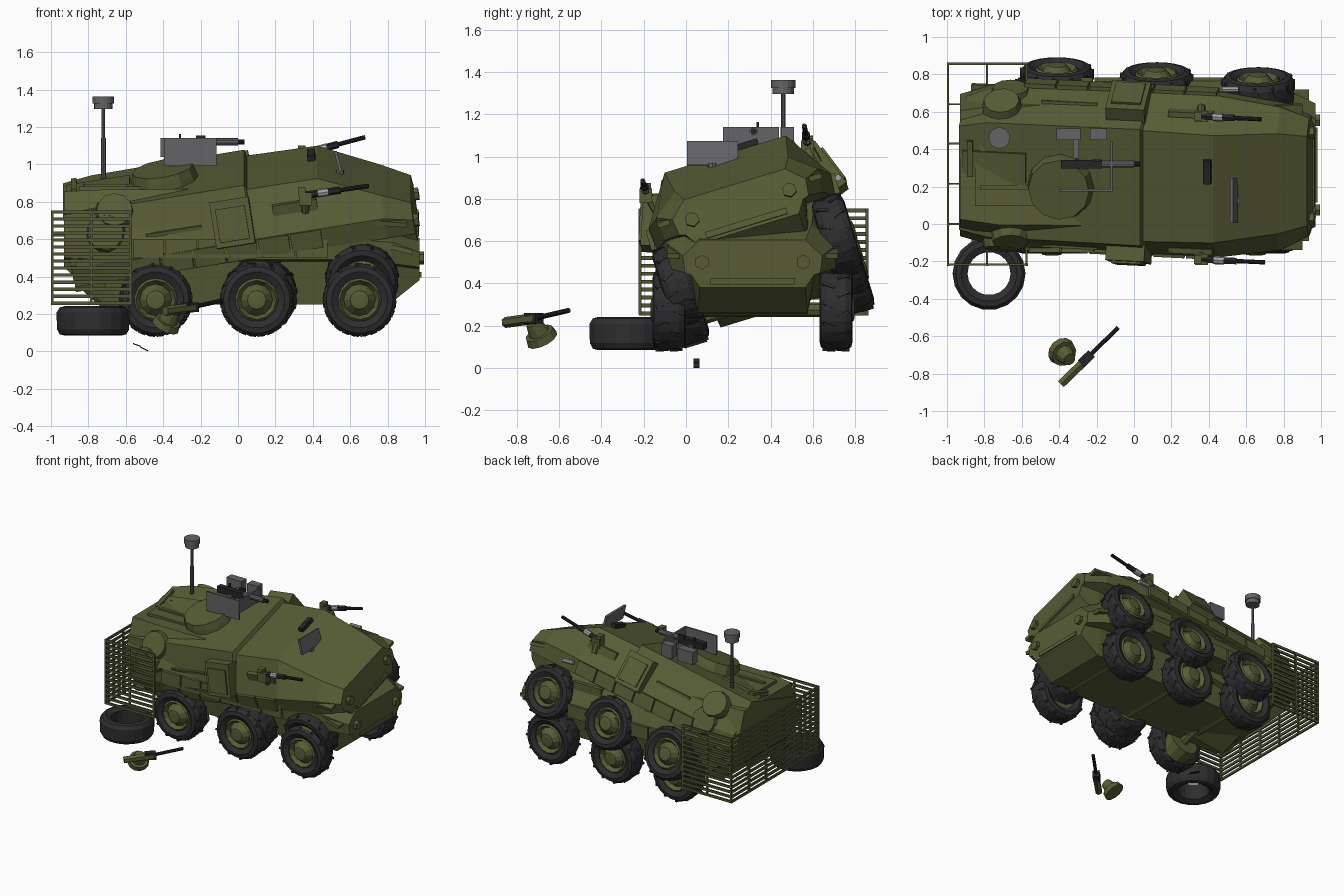
import bpy, bmesh, math
from mathutils import Matrix, Vector

def material(name, c):
    m = bpy.data.materials.new(name)
    m.diffuse_color = (*c, 1)
    return m

GREEN = material("olive green", (0.095, 0.108, 0.036))
TYRE = material("tyre black", (0.027, 0.027, 0.029))
GREY = material("mid grey", (0.125, 0.125, 0.135))
GUN = material("gun metal", (0.018, 0.018, 0.021))
LIGHT = material("light grey", (0.36, 0.36, 0.36))
CAGE = material("cage olive", (0.085, 0.092, 0.036))

I = Matrix.Identity(4)
T = Matrix.Translation
def R(deg, axis): return Matrix.Rotation(math.radians(deg), 4, axis)

def finish(name, bm, mat, M=I):
    bmesh.ops.recalc_face_normals(bm, faces=bm.faces)
    bm.transform(M)
    me = bpy.data.meshes.new(name)
    bm.to_mesh(me)
    bm.free()
    me.materials.append(mat)
    ob = bpy.data.objects.new(name, me)
    bpy.context.collection.objects.link(ob)
    return ob

def box(name, c, s, mat, M=I, rot=I):
    bm = bmesh.new()
    bmesh.ops.create_cube(bm, size=1, matrix=T(c) @ rot @ Matrix.Diagonal((*s, 1)))
    return finish(name, bm, mat, M)

def boxes(name, items, mat, M=I):
    bm = bmesh.new()
    for c, s in items:
        bmesh.ops.create_cube(bm, size=1, matrix=T(c) @ Matrix.Diagonal((*s, 1)))
    return finish(name, bm, mat, M)

def rod(name, a, b, r, mat, M=I, n=10, r2=None):
    a, b = Vector(a), Vector(b)
    d = b - a
    bm = bmesh.new()
    bmesh.ops.create_cone(bm, cap_ends=True, segments=n, radius1=r, radius2=r if r2 is None else r2,
                          depth=d.length,
                          matrix=T((a + b) / 2) @ d.to_track_quat('Z', 'Y').to_matrix().to_4x4())
    return finish(name, bm, mat, M)

def lathe(name, prof, n, mat, M=I, closed=False):
    # profile of (radius, height) spun around z
    bm = bmesh.new()
    rings = [[bm.verts.new((r * math.cos(2 * math.pi * i / n), r * math.sin(2 * math.pi * i / n), z))
              for i in range(n)] for r, z in prof]
    m = len(rings)
    for k in range(m if closed else m - 1):
        p, q = rings[k], rings[(k + 1) % m]
        for i in range(n):
            bm.faces.new((p[i], p[(i + 1) % n], q[(i + 1) % n], q[i]))
    if not closed:
        bm.faces.new(rings[0])
        bm.faces.new(rings[-1])
    return finish(name, bm, mat, M)

TYRE_PROF = [(0.115, -0.06), (0.15, -0.079), (0.178, -0.072), (0.193, -0.045), (0.195, 0.045),
             (0.178, 0.072), (0.15, 0.079), (0.115, 0.06)]
HUB_PROF = [(0.118, -0.055), (0.118, 0.055), (0.105, 0.07), (0.085, 0.04), (0.07, 0.06),
            (0.05, 0.085), (0.03, 0.088)]

def wheel(M, x, y, z, side, tyre=True):
    W = M @ T((x, y, z)) @ R(-90 * side, 'X')
    lathe("wheel_hub", HUB_PROF, 12, GREEN, W)
    if not tyre:
        return
    lathe("tyre", TYRE_PROF, 22, TYRE, W, True)
    bm = bmesh.new()    # shallow slanted tread lugs
    for k in range(12):
        for s in (-1, 1):
            bmesh.ops.create_cube(bm, size=1, matrix=R(k * 30 + s * 7, 'Z') @ T((0.189, 0, s * 0.034))
                                  @ R(s * 25, 'X') @ Matrix.Diagonal((0.016, 0.016, 0.06, 1)))
    finish("tread", bm, TYRE, W)

CY = 0.315   # hull centre line

def hull(M, rear):
    # stations: x, belly z, belly half width, step half width, step z, waist half width, waist z, roof half width, roof z
    st = [(rear, 0.45, 0.24, 0.29, 0.50, 0.38, 0.60, 0.29, 0.855),
          (-0.72, 0.25, 0.26, 0.30, 0.49, 0.44, 0.60, 0.32, 0.865),
          (0.11, 0.25, 0.26, 0.30, 0.49, 0.45, 0.60, 0.325, 0.87),
          (0.12, 0.25, 0.26, 0.30, 0.49, 0.45, 0.60, 0.31, 0.84),
          (0.50, 0.25, 0.26, 0.30, 0.49, 0.45, 0.60, 0.30, 0.835),
          (0.82, 0.26, 0.26, 0.30, 0.47, 0.40, 0.585, 0.28, 0.68),
          (0.97, 0.38, 0.25, 0.29, 0.45, 0.33, 0.53, 0.25, 0.605)]
    bm = bmesh.new()
    rows = []
    for x, zb, wb, ws, zs, ww, zw, wt, zt in st:
        half = [(wb, zb), (ws, zs - 0.01), (ww - 0.01, zs), (ww, zw), (wt, zt)]
        pts = half + [(-w, z) for w, z in reversed(half)]
        rows.append([bm.verts.new((x, CY + w, z)) for w, z in pts])
    for p, q in zip(rows, rows[1:]):
        for i in range(10):
            j = (i + 1) % 10
            bm.faces.new((p[i], p[j], q[j], q[i]))
    bm.faces.new(rows[0])
    bm.faces.new(rows[-1])
    finish("hull", bm, GREEN, M)

def vehicle(M, rear, lost_tyre=False):
    hull(M, rear)
    for s in (-1, 1):
        for x in (-0.44, 0.10, 0.65):
            wheel(M, x, CY + s * 0.395, 0.275, s, not (lost_tyre and s < 0 and x < 0))
        # stowage panels along the waist
        boxes("side_panels", [((-0.48 + k * 0.175, CY + s * 0.452, 0.55), (0.165, 0.03, 0.10))
                              for k in range(6)], GREEN, M)
        # round side hatch near the rear, on the sloping upper wall
        c, n = Vector((-0.66, CY + s * 0.375, 0.74)), Vector((0, s * 0.9, 0.43))
        rod("round_side_hatch", c - n * 0.03, c + n * 0.045, 0.115, GREEN, M, 12, 0.095)
        rod("nose_lamp", (0.94, CY + s * 0.24, 0.50), (0.995, CY + s * 0.24, 0.50), 0.035, GREEN, M, 6)
        # front mudguard
        box("mudguard", (0.85, CY + s * 0.36, 0.55), (0.17, 0.09, 0.025), GREEN, M, R(14, 'Y'))
        box("rear_step", (-0.79, CY + s * 0.35, 0.47), (0.16, 0.12, 0.03), GREEN, M)
        boxes("side_rail", [((-0.3, CY + s * 0.40, 0.70), (0.30, 0.02, 0.02)),
                            ((0.36, CY + s * 0.38, 0.72), (0.24, 0.03, 0.06))], GREEN, M)
    for x in (-0.44, 0.10, 0.65):
        rod("axle", (x, CY - 0.38, 0.275), (x, CY + 0.38, 0.275), 0.035, GREEN, M, 8)
    # roof hatches
    boxes("roof_hatches", [((-0.68, CY - 0.03, 0.87), (0.34, 0.38, 0.025)),
                           ((-0.68, CY - 0.12, 0.885), (0.28, 0.025, 0.02)),
                           ((-0.81, CY + 0.12, 0.885), (0.03, 0.2, 0.02))], GREEN, M)
    box("nose_step", (0.97, CY, 0.41), (0.02, 0.40, 0.03), GREEN, M)

# upright hull and a second hull rolled and pitched through it, its rear near-side tyre lost
TILT = T((0.12, 0.365, 0.425)) @ R(17, 'X') @ R(-9.5, 'Y') @ T((-0.10, -CY, -0.28))
vehicle(I, -0.93)
vehicle(TILT, -0.875, True)

# side door boxes and low turret on the tilted hull
for s in (-1, 1):
    box("side_door_box", (0.02, CY + s * 0.42, 0.70), (0.21, 0.10, 0.25), GREEN, TILT, R(s * 20, 'X'))
    box("door_plate", (0.02, CY + s * 0.472, 0.71), (0.16, 0.02, 0.18), GREEN, TILT, R(s * 20, 'X'))
lathe("turret_ring", [(0.185, 0), (0.175, 0.06), (0.165, 0.10)], 12, GREEN, TILT @ T((-0.32, 0.30, 0.84)))
box("periscope", (0.47, CY + 0.10, 0.85), (0.04, 0.13, 0.03), GUN, TILT)

# two side guns on pintles
for a, b in (((0.36, -0.19, 0.835), (0.70, -0.205, 0.885)), ((0.36, 0.575, 1.06), (0.68, 0.56, 1.145))):
    a, b = Vector(a), Vector(b)
    rod("gun_barrel", a.lerp(b, 0.4), b, 0.012, GUN)
    rod("gun_receiver", a, a.lerp(b, 0.55), 0.02, GUN, n=6)
    rod("gun_sleeve", a.lerp(b, 0.2), a.lerp(b, 0.36), 0.022, LIGHT, n=8)
    box("gun_cradle", a + Vector((0.0, 0, -0.02)), (0.07, 0.06, 0.07), GREEN)
    rod("gun_pintle", a + Vector((0, 0.05, -0.09)), a, 0.022, GREEN, n=8)
    box("gun_grip", a + Vector((-0.02, 0, 0.02)), (0.04, 0.05, 0.04), GREEN)
rod("side_lamp", (0.47, 0.72, 0.90), (0.56, 0.72, 0.90), 0.016, LIGHT, n=8)

# grey roof gun with shield plates
box("shield_side", (-0.255, 0.18, 1.065), (0.28, 0.012, 0.15), GREY)
box("shield_front", (-0.12, 0.31, 1.09), (0.012, 0.26, 0.10), GREY)
boxes("ammo_boxes", [((-0.35, 0.48, 1.09), (0.13, 0.06, 0.10)),
                     ((-0.19, 0.48, 1.09), (0.09, 0.06, 0.10)),
                     ((-0.31, 0.41, 1.07), (0.03, 0.12, 0.03))], GREY)
box("roof_gun_body", (-0.28, 0.32, 1.11), (0.22, 0.045, 0.05), GUN)
boxes("roof_gun_sights", [((-0.31, 0.34, 1.145), (0.012, 0.012, 0.035)),
                          ((-0.20, 0.34, 1.14), (0.05, 0.012, 0.03))], GUN)
rod("roof_gun_jacket", (-0.17, 0.32, 1.12), (0.0, 0.32, 1.12), 0.02, GREY)
rod("roof_gun_muzzle", (0.0, 0.32, 1.12), (0.035, 0.32, 1.12), 0.014, GUN)
rod("roof_gun_post", (-0.28, 0.32, 0.92), (-0.28, 0.32, 1.10), 0.03, GREY)

# visor plate on the glacis
box("visor_plate", (0.535, 0.125, 1.015), (0.016, 0.24, 0.115), GREY, I, R(-14, 'Y'))
rod("visor_post", (0.545, 0.125, 0.89), (0.545, 0.125, 0.97), 0.022, GREY, n=8)

# sensor mast
rod("mast_lower", (-0.72, 0.46, 0.84), (-0.72, 0.46, 1.14), 0.014, GREY)
rod("mast_upper", (-0.72, 0.46, 1.14), (-0.72, 0.46, 1.31), 0.010, GREY)
rod("mast_head", (-0.72, 0.46, 1.325), (-0.72, 0.46, 1.363), 0.057, GREY, n=16)
rod("mast_collar", (-0.72, 0.46, 1.295), (-0.72, 0.46, 1.325), 0.05, GREY, n=16)

# slat cage around the rear
slats = []
for k in range(14):
    z = 0.258 + k * 0.0375
    slats += [((-0.994, 0.32, z), (0.012, 1.08, 0.018))]
    slats += [((-0.785, y, z), (0.43, 0.012, 0.018)) for y in (-0.217, 0.857)]
for y in (-0.217, 0, 0.215, 0.43, 0.64, 0.857):
    slats.append(((-0.993, y, 0.502), (0.014, 0.014, 0.50)))
    if 0 <= y < 0.8:
        slats.append(((-0.955, y, 0.62), (0.08, 0.01, 0.012)))
for x in (-0.785, -0.575):
    for y, d in ((-0.217, 1), (0.857, -1)):
        slats.append(((x, y, 0.502), (0.014, 0.014, 0.50)))
        slats.append(((x, y + d * 0.06, 0.60), (0.01, 0.12, 0.012)))
boxes("slat_cage", slats, CAGE)

# loose tyre lying flat
lathe("loose_tyre", TYRE_PROF, 18, TYRE, T((-0.775, -0.265, 0.163)), True)

# torn-off hatch with gun lying in front
rod("loose_hatch_disc", (-0.388, -0.68, 0.135), (-0.373, -0.695, 0.165), 0.078, GREEN, n=12, r2=0.07)
rod("loose_hatch_cap", (-0.373, -0.695, 0.165), (-0.345, -0.725, 0.215), 0.052, GREEN, n=10, r2=0.035)
rod("loose_gun_stock", (-0.39, -0.855, 0.215), (-0.24, -0.71, 0.235), 0.026, GREEN, n=6)
box("loose_gun_body", (-0.255, -0.72, 0.235), (0.08, 0.05, 0.05), GUN, I, R(43, 'Z'))
rod("loose_gun_barrel", (-0.25, -0.715, 0.235), (-0.085, -0.555, 0.272), 0.012, GUN)

# scraps on the ground
for x, z, t in ((-0.54, 0.034, 20), (-0.50, 0.012, 25)):
    box("ground_scrap", (x, 0.05, z), (0.045, 0.03, 0.006), TYRE, I, R(t, 'Y'))
